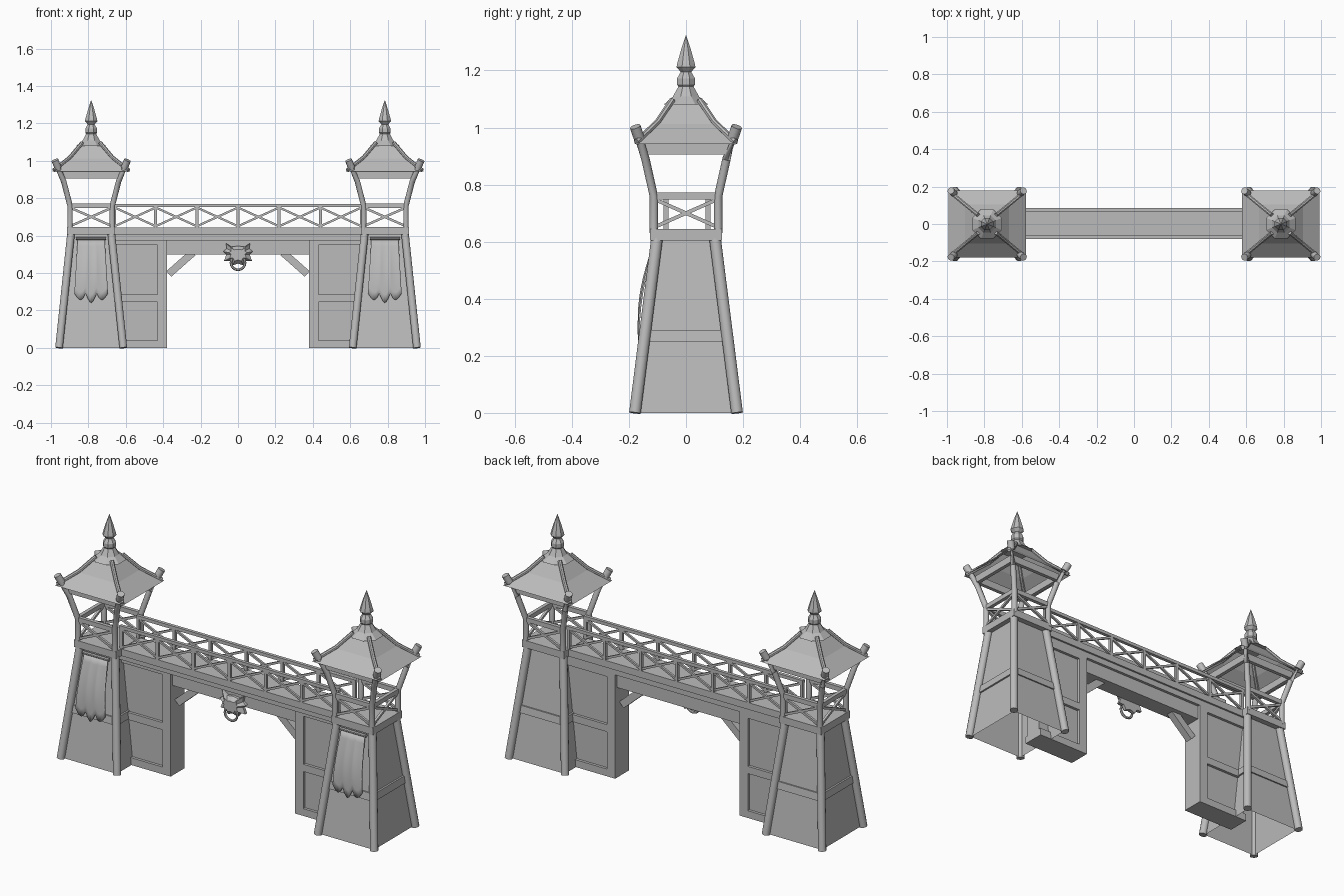
import bpy, bmesh, math
from mathutils import Vector

if "Cube" in bpy.data.objects:
    bpy.data.objects.remove(bpy.data.objects["Cube"])

grey = bpy.data.materials.new("plain grey")
grey.use_nodes = True
COLOR = (0.5, 0.5, 0.5, 1)
grey.diffuse_color = COLOR
grey.node_tree.nodes["Principled BSDF"].inputs["Base Color"].default_value = COLOR

CX = 0.785   # tower centre
SIDES = [(sx, sy) for sx in (-1, 1) for sy in (-1, 1)]


def finish(name, bm, mirror=False, smooth=False):
    bmesh.ops.recalc_face_normals(bm, faces=bm.faces)
    me = bpy.data.meshes.new(name)
    bm.to_mesh(me)
    bm.free()
    me.materials.append(grey)
    ob = bpy.data.objects.new(name, me)
    bpy.context.collection.objects.link(ob)
    if smooth:
        bpy.ops.object.select_all(action='DESELECT')
        ob.select_set(True)
        bpy.context.view_layer.objects.active = ob
        bpy.ops.object.shade_smooth_by_angle(angle=math.radians(40))
    if mirror:
        ob.modifiers.new("Mirror", 'MIRROR').use_mirror_merge = False
    return ob


def loft(bm, rings, caps=True):
    vs = [[bm.verts.new(p) for p in r] for r in rings]
    n = len(rings[0])
    for a, b in zip(vs, vs[1:]):
        for i in range(n):
            bm.faces.new((a[i], a[(i + 1) % n], b[(i + 1) % n], b[i]))
    if caps:
        bm.faces.new(vs[0][::-1])
        bm.faces.new(vs[-1])


def rect(cx, hx, hy, z):
    return [(cx + sx * hx, sy * hy, z) for sx, sy in ((-1, -1), (1, -1), (1, 1), (-1, 1))]


def boxes(name, spans, mirror=False):
    """Each span is (x0, x1, y0, y1, z0, z1)."""
    bm = bmesh.new()
    for x0, x1, y0, y1, z0, z1 in spans:
        loft(bm, [[(x0, y0, z), (x1, y0, z), (x1, y1, z), (x0, y1, z)] for z in (z0, z1)])
    return finish(name, bm, mirror)


def sweep(name, paths, radius, sides=4, mirror=False):
    """Bars (4 sides) or round poles along the given paths."""
    bm = bmesh.new()
    for path in paths:
        pts = [Vector(p) for p in path]
        rings = []
        for i, p in enumerate(pts):
            t = (pts[min(i + 1, len(pts) - 1)] - pts[max(i - 1, 0)]).normalized()
            ref = Vector((0, 1, 0)) if abs(t.z) > 0.9 else Vector((0, 0, 1))
            u = t.cross(ref).normalized()
            v = u.cross(t)
            angles = [math.tau * (k + 0.5) / sides for k in range(sides)]
            rings.append([p + radius * (math.cos(a) * u + math.sin(a) * v) for a in angles])
        loft(bm, rings)
    return finish(name, bm, mirror, smooth=sides > 8)


def lathe(name, profile, cx, sides=8, mirror=False):
    bm = bmesh.new()
    loft(bm, [[(cx + r * math.cos(math.tau * (k + 0.5) / sides),
                r * math.sin(math.tau * (k + 0.5) / sides), z)
               for k in range(sides)] for r, z in profile])
    return finish(name, bm, mirror)


def cross(p, q):
    """Two diagonals of an upright panel between ground points p and q."""
    (ax, ay), (bx, by) = p, q
    lo, hi = 0.65, 0.75
    return [[(ax, ay, lo), (bx, by, hi)], [(ax, ay, hi), (bx, by, lo)]]


# Tapered tower walls, open below, with corner legs and mid beams
bm = bmesh.new()
loft(bm, [rect(CX, 0.165, 0.172, 0), rect(CX, 0.1, 0.095, 0.61)], caps=False)
finish("tower_walls", bm, True)
sweep("tower_legs", [[(CX + sx * 0.172, sy * 0.179, 0), (CX + sx * 0.108, sy * 0.102, 0.61)]
                     for sx, sy in SIDES], 0.021, 12, True)
bm = bmesh.new()
loft(bm, [rect(CX, 0.148, 0.148, 0.25), rect(CX, 0.144, 0.143, 0.29)])
finish("tower_mid_beam", bm, True)

# Tower platform and bent upper posts
boxes("tower_platform", [(CX - 0.128, CX + 0.128, -0.126, 0.126, 0.605, 0.645)], True)
sweep("tower_posts", [[(CX + sx * 0.113, sy * 0.113, 0.63), (CX + sx * 0.113, sy * 0.113, 0.76),
                       (CX + sx * 0.147, sy * 0.142, 0.89), (CX + sx * 0.193, sy * 0.177, 1.0)]
                      for sx, sy in SIDES], 0.015, 12, True)
sweep("post_ends", [[(CX + sx * 0.177, sy * 0.164, 0.962), (CX + sx * 0.194, sy * 0.178, 1.003)]
                    for sx, sy in SIDES], 0.019, 12, True)

# Tower railings on the three outer sides
R = 0.113
corners = [(CX - R, -R), (CX + R, -R), (CX + R, R), (CX - R, R)]
braces = []
for p, q in zip(corners, corners[1:]):
    braces += cross(p, q)
sweep("tower_rail_crosses", braces, 0.009, mirror=True)
boxes("tower_top_rails", [(CX - R, CX + R, s * R - 0.01, s * R + 0.01, 0.747, 0.772) for s in (-1, 1)]
      + [(CX + R - 0.01, CX + R + 0.01, -R, R, 0.747, 0.772)], True)

# Roof: eave beams, flared shell, hip poles, cap and finial
boxes("eave_beams", [(CX - 0.155, CX + 0.155, s * 0.14 - 0.01, s * 0.14 + 0.01, 0.905, 0.945) for s in (-1, 1)]
      + [(CX + s * 0.15 - 0.01, CX + s * 0.15 + 0.01, -0.145, 0.145, 0.905, 0.945) for s in (-1, 1)], True)
roof = [(0.208, 0.18, 0.943), (0.118, 0.105, 1.012), (0.05, 0.05, 1.09)]
bm = bmesh.new()
loft(bm, [rect(CX, *r) for r in roof], caps=False)
finish("roof_shell", bm, True)
sweep("roof_hips", [[(CX + sx * hx * 0.96, sy * hy * 0.96, z + 0.006) for hx, hy, z in roof]
                    for sx, sy in SIDES], 0.011, 8, True)
lathe("roof_cap", [(0.085, 1.08), (0.05, 1.108), (0.028, 1.145)], CX, 8, True)
lathe("finial", [(0.022, 1.135), (0.034, 1.15), (0.034, 1.172), (0.02, 1.195),
                 (0.036, 1.212), (0.033, 1.225), (0.018, 1.275), (0.001, 1.323)], CX, 8, True)

# Hanging banner on each tower front, bowed out with a scalloped hem
bm = bmesh.new()
COLS, ROWS = 24, 8
grid = []
for j in range(ROWS + 1):
    t = j / ROWS
    row = []
    for i in range(COLS + 1):
        u = 2 * i / COLS - 1
        hem = 0.29 - 0.05 * abs(math.sin(1.5 * math.pi * (u + 1))) * (1 - 0.5 * abs(u))
        z = 0.585 + (hem - 0.585) * t
        y = -0.118 - 0.05 * math.sin(t * math.pi / 2) - 0.006 * (1 - u * u) * math.sin(t * math.pi)
        row.append(bm.verts.new((CX + u * (0.072 + 0.018 * t), y, z)))
    grid.append(row)
for a, b in zip(grid, grid[1:]):
    for i in range(COLS):
        bm.faces.new((a[i], a[i + 1], b[i + 1], b[i]))
banner = finish("banner", bm, True, smooth=True)
banner.modifiers.new("Thickness", 'SOLIDIFY').thickness = 0.006
sweep("banner_rod", [[(CX - 0.08, -0.116, 0.585), (CX + 0.08, -0.116, 0.585)]], 0.009, 8, True)

# Gate walls with raised frames around recessed panels
boxes("gate_panel", [(0.4, 0.69, -0.03, 0.06, 0, 0.575)], True)
boxes("gate_frame", [(0.38, 0.43, -0.045, 0.075, 0, 0.575)]
      + [(0.43, 0.69, -0.045, 0.075, a, b) for a, b in ((0, 0.04), (0.245, 0.285), (0.55, 0.575))], True)

# Header, angled braces and bridge deck
boxes("gate_header", [(-0.39, 0.39, -0.03, 0.06, 0.498, 0.58)])
sweep("gate_braces", [[(0.37, 0.015, 0.395), (0.24, 0.015, 0.51)]], 0.028, mirror=True)
boxes("bridge_beam", [(-0.69, 0.69, -0.06, 0.075, 0.573, 0.61)])
boxes("bridge_deck", [(-0.67, 0.67, -0.078, 0.085, 0.605, 0.643)])

# Bridge railings: six crossed panels on each side
STEP = 0.22
stops = [(i - 3) * STEP for i in range(7)]
crosses, uprights, rails = [], [], []
for y in (-0.07, 0.077):
    for a, b in zip(stops, stops[1:]):
        crosses += cross((a, y), (b, y))
    uprights += [(x - 0.008, x + 0.008, y - 0.008, y + 0.008, 0.64, 0.76) for x in stops]
    rails.append((-0.67, 0.67, y - 0.009, y + 0.009, 0.752, 0.77))
sweep("bridge_rail_crosses", crosses, 0.008)
boxes("bridge_rail_uprights", uprights)
boxes("bridge_top_rails", rails)

# Horned mask with a hanging ring at the middle of the header
half = [(0, 0.545), (0.035, 0.54), (0.065, 0.56), (0.06, 0.53), (0.08, 0.515), (0.062, 0.5),
        (0.075, 0.465), (0.045, 0.465), (0.03, 0.44), (0, 0.45)]
outline = half + [(-x, z) for x, z in half[-2:0:-1]]
bm = bmesh.new()
loft(bm, [[(x * k, y, 0.5 + (z - 0.5) * k) for x, z in outline]
          for y, k in ((-0.028, 1), (-0.045, 1), (-0.068, 0.6))])
finish("mask", bm)
bm = bmesh.new()
N = 16
ring = [[((0.038 + 0.007 * math.cos(b)) * math.cos(a), -0.06 + 0.007 * math.sin(b),
          0.455 + (0.038 + 0.007 * math.cos(b)) * math.sin(a))
         for b in (k * math.tau / 6 for k in range(6))]
        for a in (j * math.tau / N for j in range(N + 1))]
loft(bm, ring, caps=False)
bmesh.ops.remove_doubles(bm, verts=bm.verts, dist=0.0001)
finish("mask_ring", bm, smooth=True)
